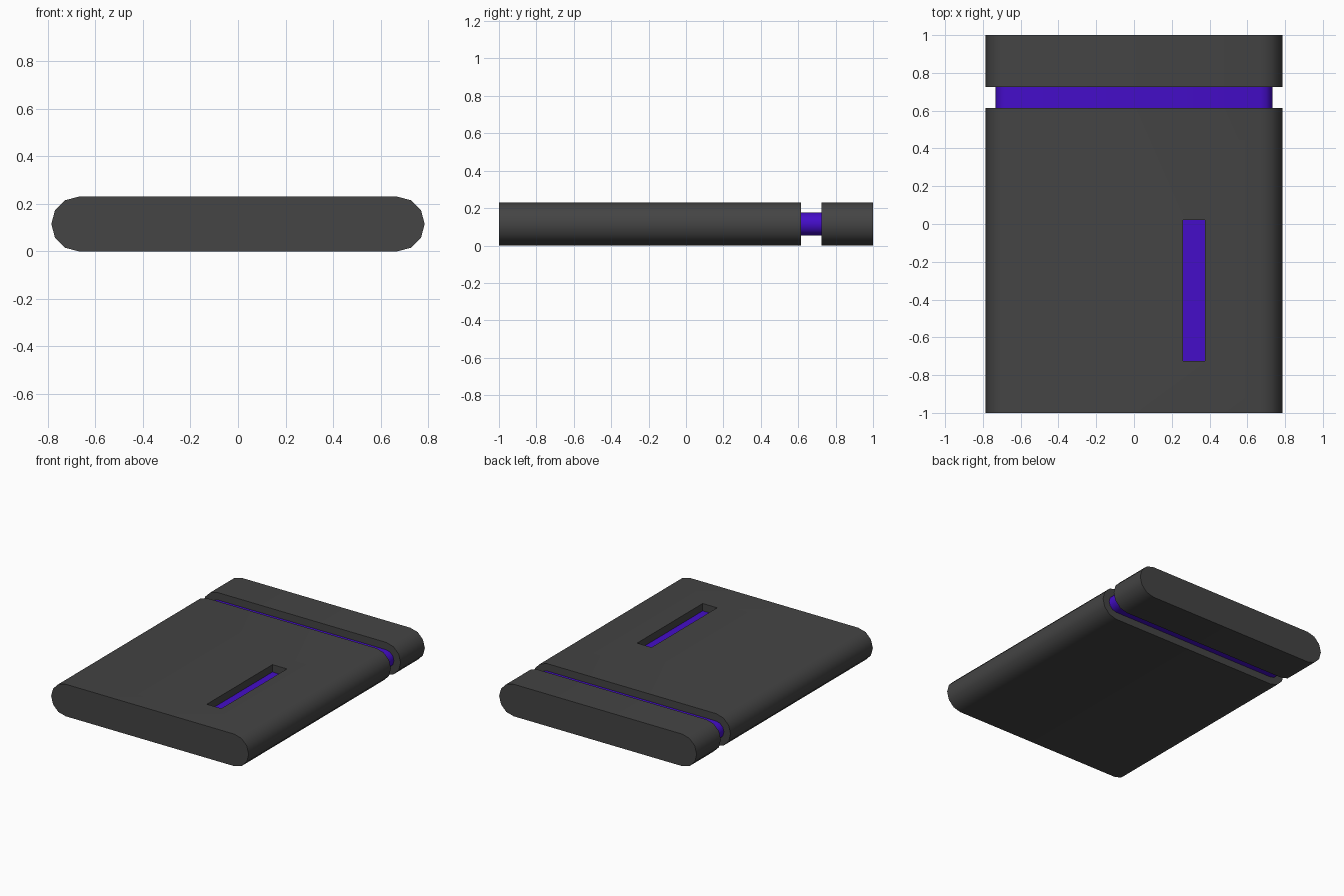
import bpy, bmesh, math

if "Cube" in bpy.data.objects:
    bpy.data.objects.remove(bpy.data.objects["Cube"])


def material(name, color):
    m = bpy.data.materials.new(name)
    m.diffuse_color = color
    m.use_nodes = True
    m.node_tree.nodes["Principled BSDF"].inputs["Base Color"].default_value = m.diffuse_color
    return m


GREY = material("dark_grey", (0.058, 0.058, 0.058, 1))
PURPLE = material("purple", (0.058, 0.004, 0.58, 1))
CENTRE_X, MID_Z, R_OUT, R_IN = 0.67, 0.115, 0.115, 0.062


def ring(bm, y, radius):
    """Rounded slab cross-section: two six-sided half circles joined by flats."""
    verts = []
    for side, start in ((1, -90), (-1, 90)):
        for i in range(7):
            a = math.radians(start + 30 * i)
            verts.append(bm.verts.new((side * CENTRE_X + radius * math.cos(a), y,
                                       MID_Z + radius * math.sin(a))))
    return verts


bm = bmesh.new()

# Body, recessed band and end cap as one loft along y
sections = [(-1, R_OUT), (0.615, R_OUT), (0.615, R_IN),
            (0.725, R_IN), (0.725, R_OUT), (1, R_OUT)]
rings = [ring(bm, y, r) for y, r in sections]
top = None
for s, (a, b) in enumerate(zip(rings, rings[1:])):
    for i in range(14):
        j = (i + 1) % 14
        face = bm.faces.new((a[i], a[j], b[j], b[i]))
        face.material_index = 1 if s == 2 else 0
        if s == 0 and i == 6:
            top = face
bm.faces.new(rings[0])
bm.faces.new(rings[-1])
bmesh.ops.recalc_face_normals(bm, faces=bm.faces[:])

# Slot in the top with a coloured floor
bmesh.ops.inset_individual(bm, faces=[top], thickness=0.1)
mid = top.calc_center_median()
for v in top.verts:
    v.co.x = 0.375 if v.co.x > mid.x else 0.26
    v.co.y = 0.02 if v.co.y > mid.y else -0.725
floor = bmesh.ops.extrude_discrete_faces(bm, faces=[top])["faces"][0]
for v in floor.verts:
    v.co.z = MID_Z + R_IN
floor.material_index = 1

# Join the slot walls to its rim
top_z = MID_Z + R_OUT
bmesh.ops.remove_doubles(bm, verts=bm.verts[:], dist=0.0001)
if all(len(e.link_faces) == 1 for e in floor.edges):
    rim = [min((w for w in bm.verts if abs(w.co.z - top_z) < 1e-4),
               key=lambda w: (w.co.xy - v.co.xy).length) for v in floor.verts]
    low = list(floor.verts)
    for i in range(4):
        j = (i + 1) % 4
        bm.faces.new((low[j], low[i], rim[i], rim[j]))
bmesh.ops.recalc_face_normals(bm, faces=bm.faces[:])

mesh = bpy.data.meshes.new("case")
bm.to_mesh(mesh)
bm.free()
case = bpy.data.objects.new("case", mesh)
bpy.context.collection.objects.link(case)
mesh.materials.append(GREY)
mesh.materials.append(PURPLE)
bpy.context.view_layer.objects.active = case
case.select_set(True)
bpy.ops.object.shade_smooth_by_angle(angle=math.radians(35))
